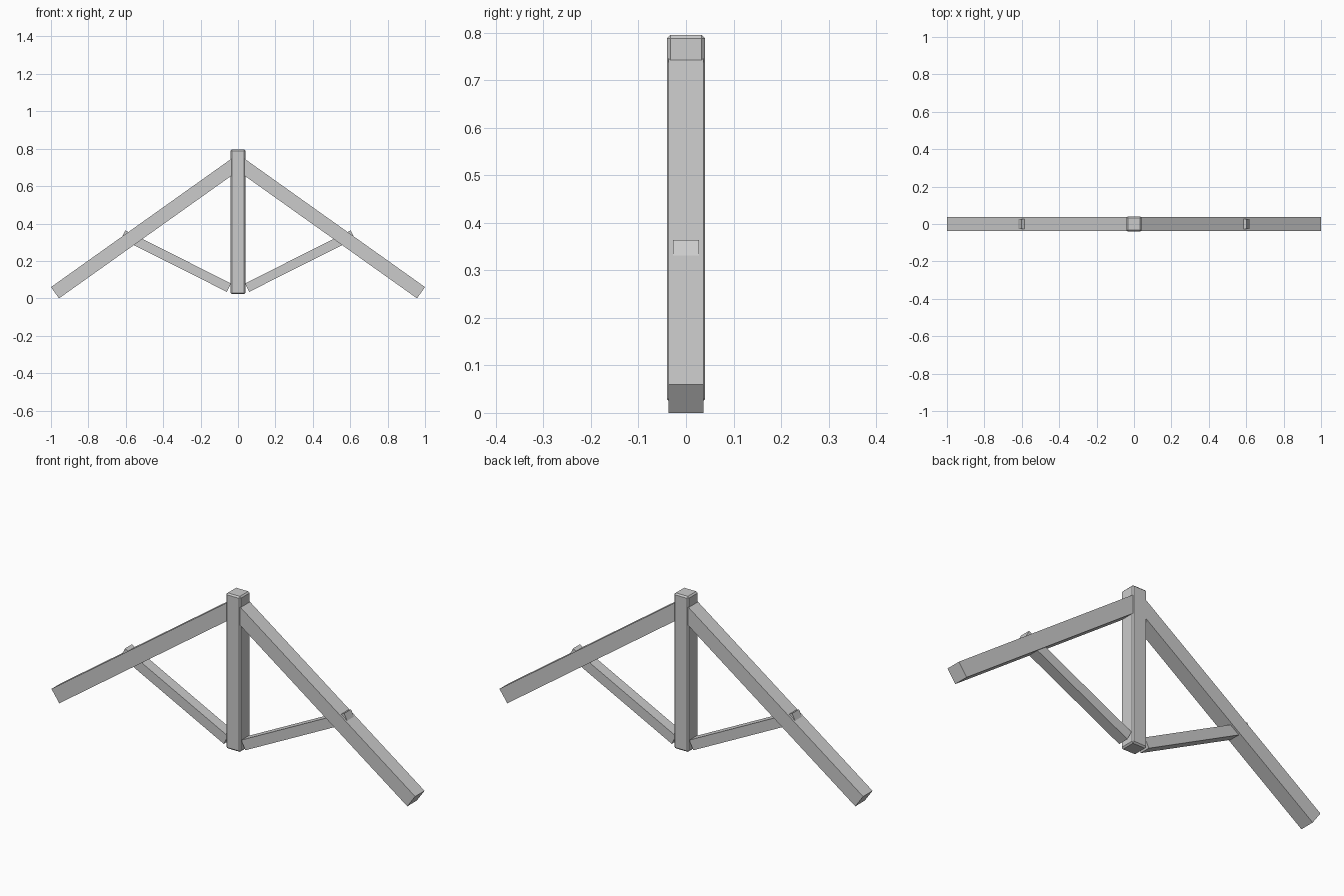
import bpy
from math import atan2
from mathutils import Vector

cube = bpy.data.objects.get("Cube")
if cube:
    bpy.data.objects.remove(cube, do_unlink=True)

GREY = (0.6, 0.6, 0.6, 1)
mat = bpy.data.materials.new("plain grey")
mat.use_nodes = True
mat.diffuse_color = GREY
mat.node_tree.nodes["Principled BSDF"].inputs["Base Color"].default_value = GREY


def beam(name, start, end, depth, thickness):
    """Square-ended timber between two (x, z) points, centred on y = 0."""
    a, b = Vector((start[0], 0, start[1])), Vector((end[0], 0, end[1]))
    d = b - a
    bpy.ops.mesh.primitive_cube_add(size=1, location=(a + b) / 2,
                                    rotation=(0, -atan2(d.z, d.x), 0))
    ob = bpy.context.object
    ob.name = name
    ob.scale = (d.length, depth, thickness)
    bpy.ops.object.transform_apply(location=False, rotation=False, scale=True)
    ob.data.materials.append(mat)
    return ob


# Central post with chamfered edges
post = beam("king_post", (0, 0.022), (0, 0.795), 0.08, 0.08)
chamfer = post.modifiers.new("chamfer", 'BEVEL')
chamfer.width = 0.007
chamfer.segments = 1

# Sloping rafters and the thinner struts that poke through them
for side, s in (("left", 1), ("right", -1)):
    beam(side + "_rafter", (0, 0.726), (s * 0.9785, 0.03), 0.074, 0.074)
    beam(side + "_strut", (s * 0.048, 0.057), (s * 0.614, 0.341), 0.054, 0.05)
